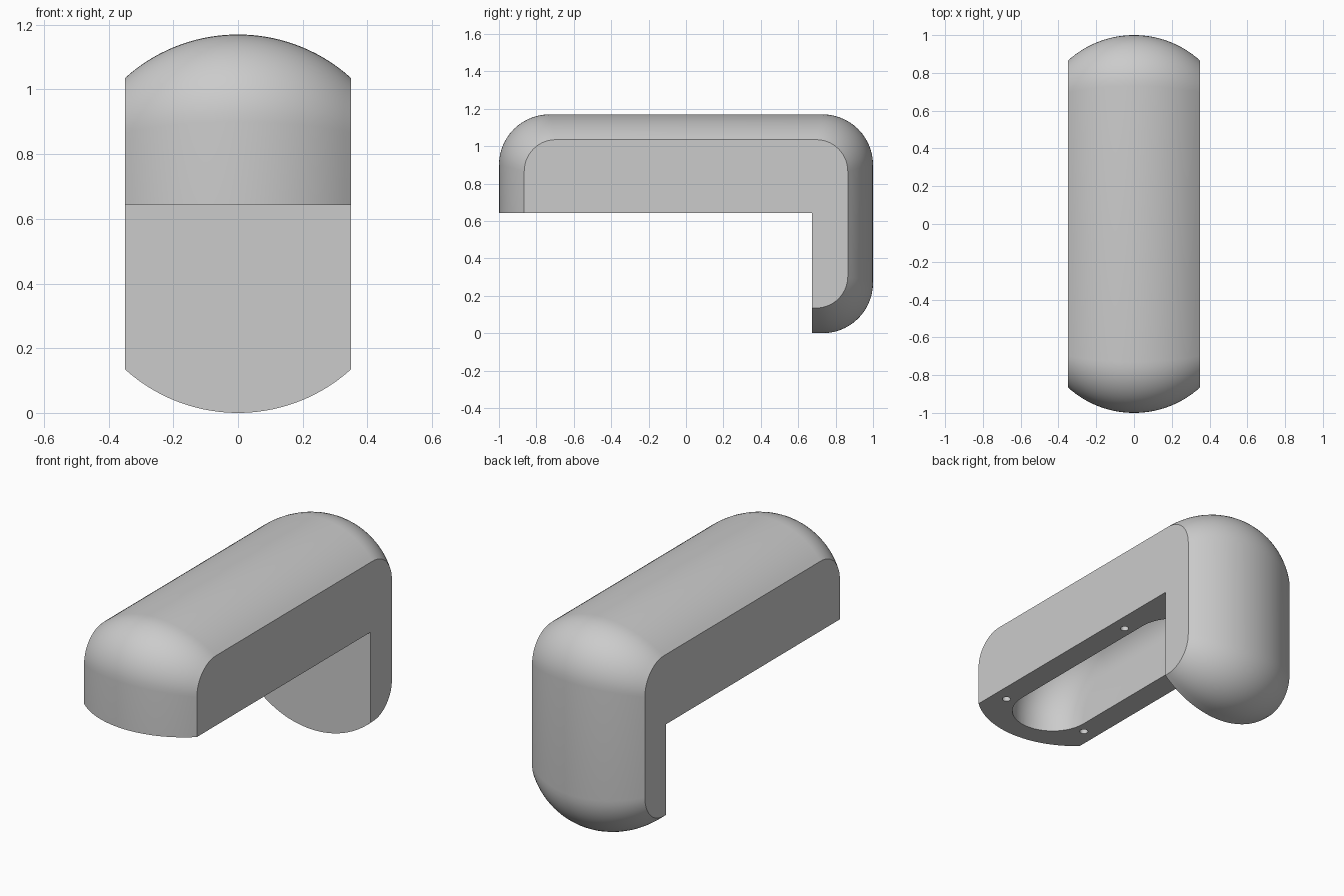
import bpy
import bmesh
from math import sin, cos, pi, sqrt, radians

if "Cube" in bpy.data.objects:
    bpy.data.objects.remove(bpy.data.objects["Cube"])

grey = bpy.data.materials.new("plain_grey")
grey.use_nodes = True
colour = (0.6, 0.6, 0.6, 1)
grey.diffuse_color = colour
grey.node_tree.nodes["Principled BSDF"].inputs["Base Color"].default_value = colour


def corner(y, z, r, start, steps=14):
    """Rounded corner: clockwise arc of radius r about (y, z) from angle start."""
    return [(y + r * cos(start - pi / 2 * i / steps),
             z + r * sin(start - pi / 2 * i / steps)) for i in range(steps + 1)]


def loft(name, outline, half, radius, slices):
    """Stack y-z outlines along x, each inset by a circular crown."""
    bm = bmesh.new()
    limit = half / radius
    rings = []
    for i in range(slices + 1):
        # even angular spacing keeps the crown smooth
        t = -1 + 2 * i / slices
        x = half * sin(t * pi / 2) if limit > 0.99 else half * t
        drop = radius - sqrt(max(radius ** 2 - x ** 2, 0))
        rings.append([bm.verts.new((x, y, z)) for y, z in outline(drop)])
    n = len(rings[0])
    for a, b in zip(rings, rings[1:]):
        for k in range(n):
            bm.faces.new((a[k], a[(k + 1) % n], b[(k + 1) % n], b[k]))
    bm.faces.new(rings[0])
    bm.faces.new(rings[-1])
    bmesh.ops.recalc_face_normals(bm, faces=bm.faces)
    mesh = bpy.data.meshes.new(name)
    bm.to_mesh(mesh)
    bm.free()
    mesh.materials.append(grey)
    obj = bpy.data.objects.new(name, mesh)
    bpy.context.collection.objects.link(obj)
    return obj


SEAT = 0.643   # underside of the long arm
TOP = 1.17
FACE = 0.675   # front of the short upright


def housing_outline(d):
    r = 0.27 - 0.75 * d
    e, t, b = 1 - d, TOP - d, d
    return ([(-e, SEAT)] + corner(-e + r, t - r, r, pi)
            + corner(e - r, t - r, r, pi / 2) + corner(e - r, b + r, r, 0)
            + [(FACE, b), (FACE, SEAT)])


def cavity_outline(d):
    r = 0.38 - 0.8 * d
    front, back, t = -0.885 + d, 0.54 - d, 1.085 - d
    return ([(front, SEAT - 0.1)] + corner(front + r, t - r, r, pi)
            + corner(back - r, t - r, r, pi / 2) + [(back, SEAT - 0.1)])


# L-shaped crowned housing
housing = loft("housing", housing_outline, 0.35, 0.521, 32)

# Round-ended hollow in the underside
cutters = [loft("cavity_cutter", cavity_outline, 0.213, 0.213, 32)]

# Four screw holes
for x in (-0.268, 0.268):
    for y in (-0.733, 0.242):
        bpy.ops.mesh.primitive_cylinder_add(vertices=24, radius=0.022, depth=0.3,
                                            location=(x, y, SEAT + 0.03))
        hole = bpy.context.object
        hole.name = "screw_hole_cutter"
        hole.data.materials.append(grey)
        cutters.append(hole)

bpy.ops.object.select_all(action='DESELECT')
bpy.context.view_layer.objects.active = housing
housing.select_set(True)
for cutter in cutters:
    cutter.hide_render = True
    mod = housing.modifiers.new("cut", 'BOOLEAN')
    mod.operation = 'DIFFERENCE'
    mod.solver = 'EXACT'
    mod.object = cutter
    bpy.ops.object.modifier_apply(modifier=mod.name)
for cutter in cutters:
    bpy.data.objects.remove(cutter)

bpy.ops.object.shade_smooth_by_angle(angle=radians(25))
